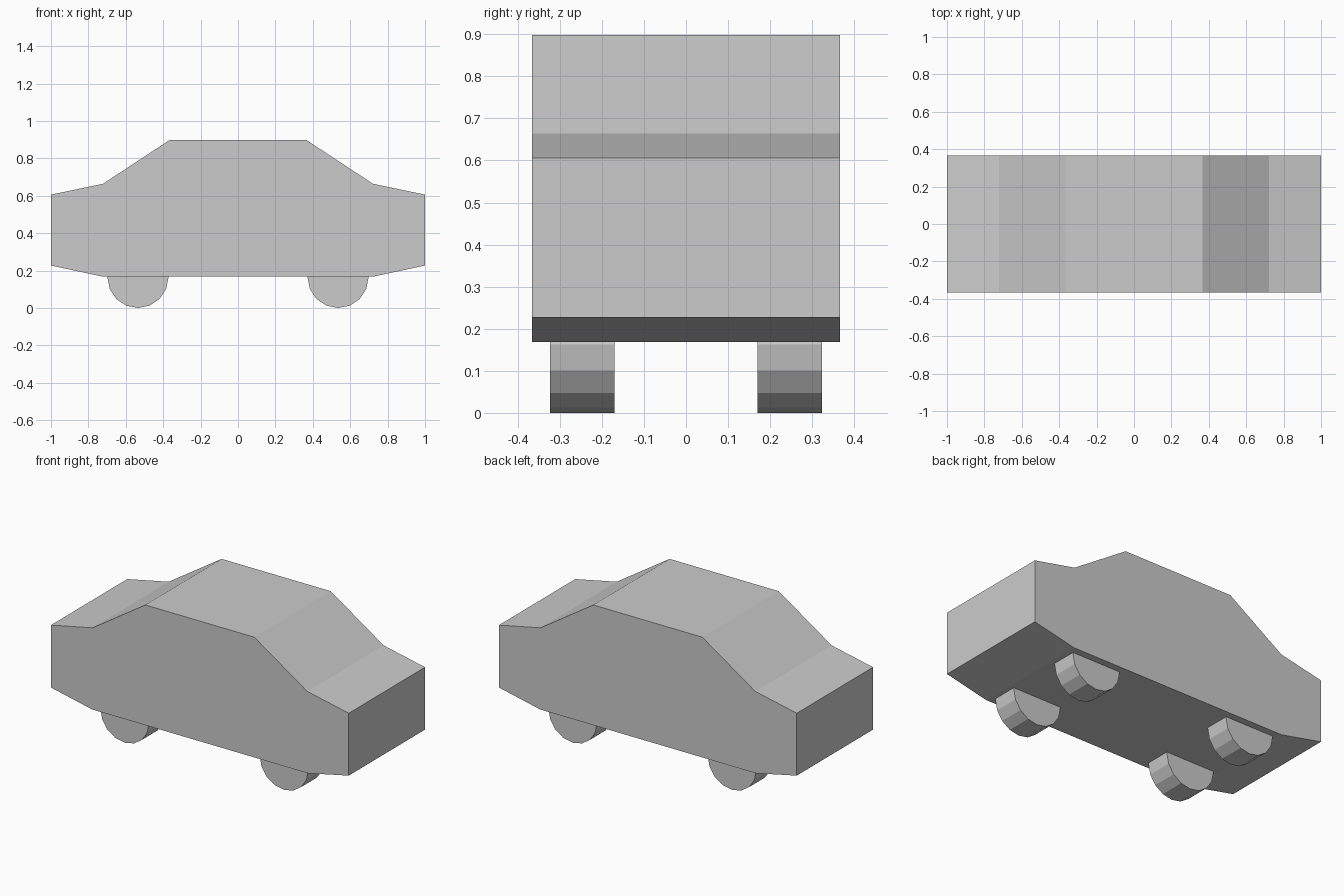
import bpy
import bmesh
import math

cube = bpy.data.objects.get("Cube")
if cube:
    bpy.data.objects.remove(cube, do_unlink=True)

# One light grey for the whole car
grey = bpy.data.materials.new("light grey")
grey.use_nodes = True
grey.diffuse_color = (0.6, 0.6, 0.6, 1)
grey.node_tree.nodes["Principled BSDF"].inputs["Base Color"].default_value = grey.diffuse_color


def extrude_profile(name, profile, y_start, y_end):
    """Solid made by sweeping an x-z outline along y."""
    bm = bmesh.new()
    face = bm.faces.new([bm.verts.new((x, y_start, z)) for x, z in profile])
    swept = bmesh.ops.extrude_face_region(bm, geom=[face], use_keep_orig=True)
    for item in swept["geom"]:
        if isinstance(item, bmesh.types.BMVert):
            item.co.y = y_end
    bmesh.ops.recalc_face_normals(bm, faces=bm.faces)
    mesh = bpy.data.meshes.new(name)
    bm.to_mesh(mesh)
    bm.free()
    mesh.materials.append(grey)
    obj = bpy.data.objects.new(name, mesh)
    bpy.context.collection.objects.link(obj)
    return obj


# Body: half outline from the floor to the roof, mirrored across x
half = [(0.725, 0.168), (1, 0.227), (1, 0.606), (0.722, 0.664), (0.366, 0.898)]
outline = half + [(-x, z) for x, z in reversed(half)]
extrude_profile("car_body", outline, -0.366, 0.366)

# Wheels: sixteen-sided discs partly sunk into the floor
RADIUS = 0.163
SIDES = 16
for x_name, sx in (("left", 1), ("right", -1)):
    for y_name, sy in (("front", -1), ("back", 1)):
        angles = [2 * math.pi * i / SIDES for i in range(SIDES)]
        disc = [(sx * 0.535 + RADIUS * math.cos(a), RADIUS + RADIUS * math.sin(a))
                for a in angles]
        extrude_profile(f"wheel_{y_name}_{x_name}", disc, sy * 0.17, sy * 0.323)
